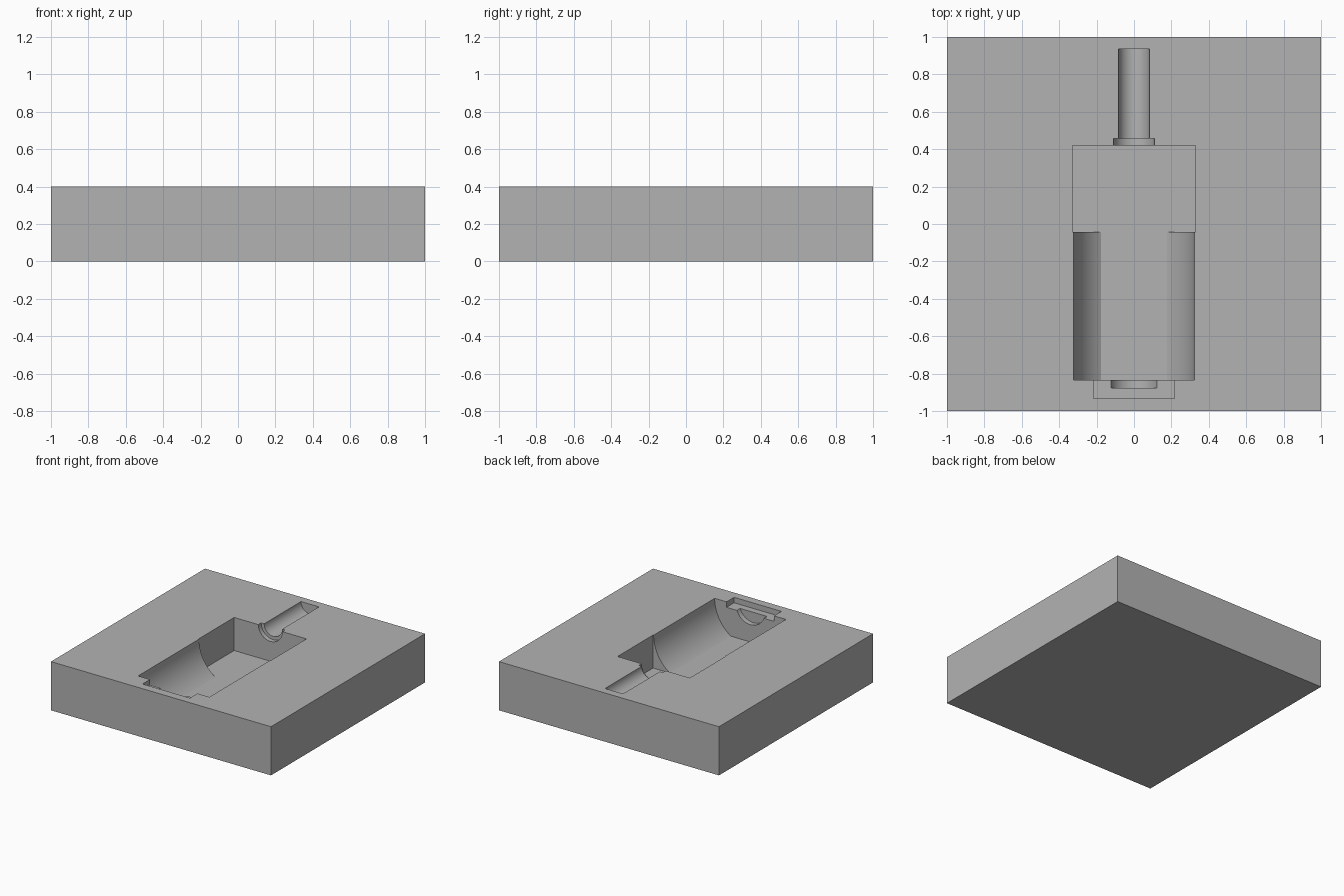
import bpy, bmesh, math

if "Cube" in bpy.data.objects:
    bpy.data.objects.remove(bpy.data.objects["Cube"])

TOP = 0.4      # upper face of the block
FLOOR = 0.128  # flat bottom of the main pocket

grey = bpy.data.materials.new("plain_grey")
grey.use_nodes = True
colour = (0.45, 0.45, 0.45, 1)
grey.diffuse_color = colour
grey.node_tree.nodes["Principled BSDF"].inputs["Base Color"].default_value = colour


def prism(name, outline, y0, y1):
    """Extrude an x-z outline from y0 to y1."""
    bm = bmesh.new()
    face = bm.faces.new([bm.verts.new((x, y0, z)) for x, z in outline])
    out = bmesh.ops.extrude_face_region(bm, geom=[face])
    moved = [v for v in out["geom"] if isinstance(v, bmesh.types.BMVert)]
    bmesh.ops.translate(bm, vec=(0, y1 - y0, 0), verts=moved)
    bmesh.ops.recalc_face_normals(bm, faces=bm.faces)
    mesh = bpy.data.meshes.new(name)
    bm.to_mesh(mesh)
    bm.free()
    mesh.materials.append(grey)
    obj = bpy.data.objects.new(name, mesh)
    bpy.context.collection.objects.link(obj)
    return obj


def box_outline(half, z0, z1):
    return [(-half, z0), (half, z0), (half, z1), (-half, z1)]


def round_outline(radius, floor=None, steps=32):
    """Half circle hanging from the top face, optionally cut flat below."""
    a0 = 0 if floor is None else math.acos((TOP - floor) / radius)
    sweep = math.pi / 2 - a0
    right = [(radius * math.sin(a0 + sweep * i / steps),
              TOP - radius * math.cos(a0 + sweep * i / steps))
             for i in range(steps + 1)]
    right.append((radius, TOP + 0.1))
    left = [(-x, z) for x, z in reversed(right) if x > 1e-6]
    return right + left


block = prism("mold_block", box_outline(1, 0, TOP), -1, 1)

# Recesses: square chamber, flat-bottomed trough, shaft, collars, end slot
cutters = [
    prism("chamber_cutter", box_outline(0.329, FLOOR, TOP + 0.1), -0.043, 0.42),
    prism("trough_cutter", round_outline(0.324, FLOOR), -0.835, 0.1),
    prism("collar_cutter", round_outline(0.109), 0.3, 0.457),
    prism("shaft_cutter", round_outline(0.082), 0.3, 0.935),
    prism("end_slot_cutter", box_outline(0.216, TOP - 0.045, TOP + 0.1), -0.932, -0.7),
    prism("end_collar_cutter", round_outline(0.13), -0.877, -0.7),
]

bpy.context.view_layer.objects.active = block
block.select_set(True)
for cutter in cutters:
    cutter.hide_render = True
    cut = block.modifiers.new(cutter.name, "BOOLEAN")
    cut.operation = "DIFFERENCE"
    cut.solver = "EXACT"
    cut.object = cutter
    bpy.ops.object.modifier_apply(modifier=cut.name)
    bpy.data.objects.remove(cutter)

bpy.ops.object.shade_smooth_by_angle(angle=math.radians(20))
